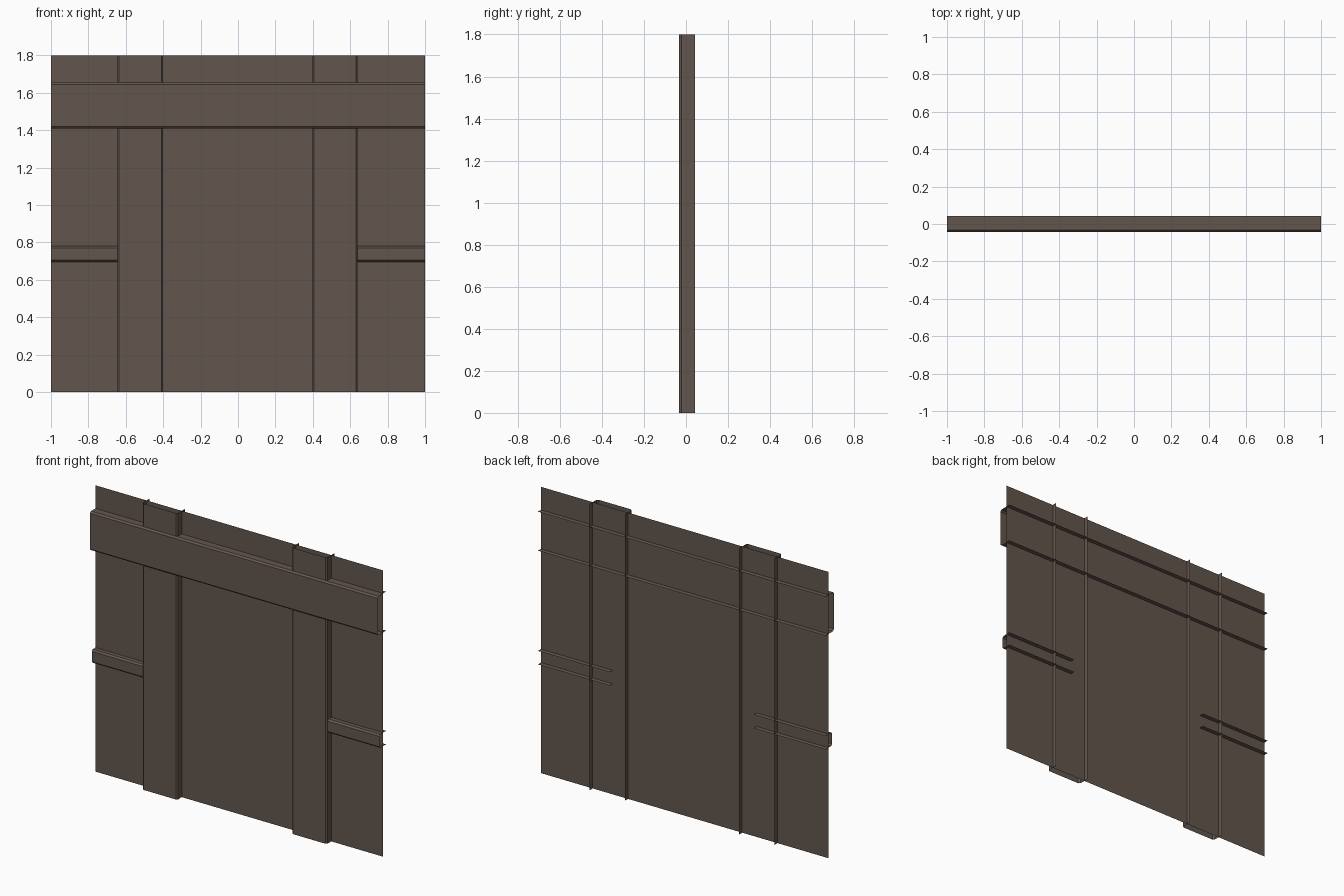
import bpy

cube = bpy.data.objects.get("Cube")
if cube:
    bpy.data.objects.remove(cube)

# One dull brown for the whole panel
brown = bpy.data.materials.new("dull_brown")
brown.use_nodes = True
colour = (0.127, 0.093, 0.074, 1)
brown.diffuse_color = colour
brown.node_tree.nodes["Principled BSDF"].inputs["Base Color"].default_value = colour

HEIGHT = 1.8
SHEET_Y = 0.0125   # depth of the flat sheet
BACK_Y = 0.0425    # rear tips of every channel
BEVEL = 0.01


def add_object(name, verts, faces):
    mesh = bpy.data.meshes.new(name)
    mesh.from_pydata(verts, [], faces)
    mesh.materials.append(brown)
    obj = bpy.data.objects.new(name, mesh)
    bpy.context.collection.objects.link(obj)
    return obj


def add_channel(name, low, high, start, end, depth, upright):
    """Open-backed channel, from low to high across and start to end along."""
    front = SHEET_Y - depth
    profile = [(low, BACK_Y), (low, front + BEVEL), (low + BEVEL, front),
               (high - BEVEL, front), (high, front + BEVEL), (high, BACK_Y)]
    verts = []
    for along in (start, end):
        for across, y in profile:
            verts.append((across, y, along) if upright else (along, y, across))
    n = len(profile)
    faces = []
    for i in range(n - 1):
        face = (i, i + 1, n + i + 1, n + i)
        faces.append(face if upright else face[::-1])
    return add_object(name, verts, faces)


# Flat sheet
add_object("wall_sheet",
           [(-1, SHEET_Y, 0), (1, SHEET_Y, 0),
            (1, SHEET_Y, HEIGHT), (-1, SHEET_Y, HEIGHT)],
           [(0, 1, 2, 3)])

# Wide beam across the top
add_channel("top_beam", 1.41, 1.655, -1, 1, 0.055, False)

# Uprights and short side rails
for side, inner, outer in (("right", -0.4, -0.645), ("left", 0.395, 0.64)):
    low, high = sorted((inner, outer))
    add_channel(side + "_post", low, high, 0, HEIGHT, 0.045, True)
    sign = 1 if inner > 0 else -1
    start, end = sorted((sign * 0.5, sign * 1.0))
    add_channel(side + "_rail", 0.695, 0.78, start, end, 0.037, False)
